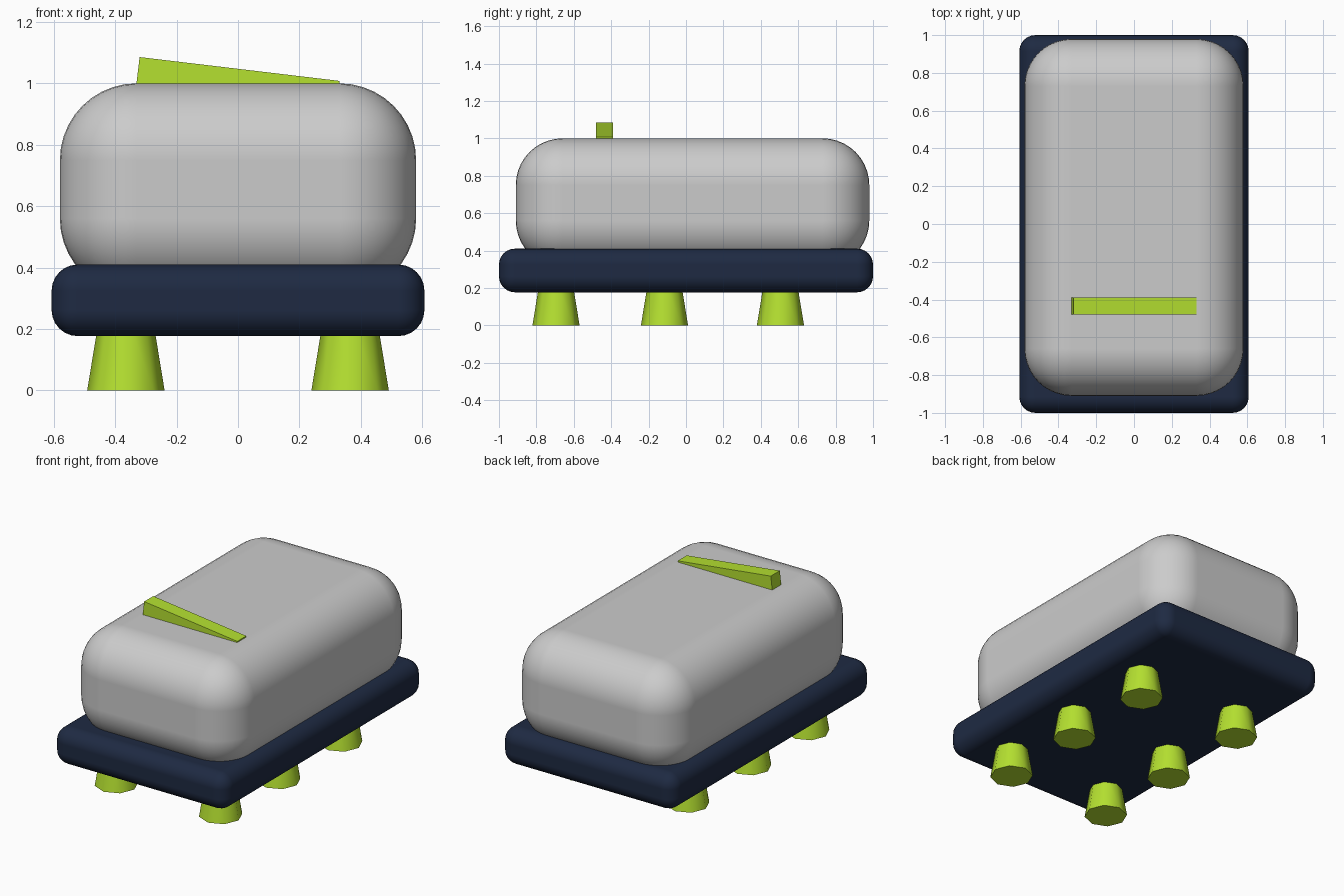
import bpy, math

if "Cube" in bpy.data.objects:
    bpy.data.objects.remove(bpy.data.objects["Cube"])


def material(name, rgb):
    m = bpy.data.materials.new(name)
    m.diffuse_color = (*rgb, 1)
    m.use_nodes = True
    m.node_tree.nodes["Principled BSDF"].inputs["Base Color"].default_value = m.diffuse_color
    return m


navy = material("navy", (0.013, 0.023, 0.055))
lime = material("lime", (0.46, 0.75, 0.03))


def box(name, lo, hi, radius=0, segments=8, mat=None):
    """Box between two corners, optionally with rounded edges."""
    bpy.ops.mesh.primitive_cube_add(
        size=1, location=[(a + b) / 2 for a, b in zip(lo, hi)])
    ob = bpy.context.object
    ob.name = name
    ob.scale = [b - a for a, b in zip(lo, hi)]
    bpy.ops.object.transform_apply(location=False, rotation=False, scale=True)
    if mat:
        ob.data.materials.append(mat)
    if radius:
        bpy.ops.object.shade_smooth()
        bev = ob.modifiers.new("round", 'BEVEL')
        bev.width = radius
        bev.segments = segments
        bev.harden_normals = True
    return ob


# Rounded body, its underside sunk into the base
box("body", (-0.58, -0.91, 0.31), (0.58, 0.98, 1.0), 0.25, 10)

# Base slab
box("base", (-0.607, -1.0, 0.177), (0.607, 1.0, 0.41), 0.085, 6, navy)

# Tilted bar half sunk into the top
bar = box("top_bar", (-0.328, -0.48, 0.957), (0.328, -0.39, 1.047), mat=lime)
bar.rotation_euler.y = math.radians(6.8)

# Six tapered feet, three per side
for side, x in (("left", -0.365), ("right", 0.365)):
    for place, y in (("front", -0.695), ("middle", -0.115), ("back", 0.505)):
        bpy.ops.mesh.primitive_cone_add(
            vertices=8, radius1=0.126, radius2=0.085, depth=0.25,
            location=(x, y, 0.125))
        foot = bpy.context.object
        foot.name = f"{place}_{side}_foot"
        foot.data.materials.append(lime)
        bpy.ops.object.shade_smooth_by_angle(angle=math.radians(50))
